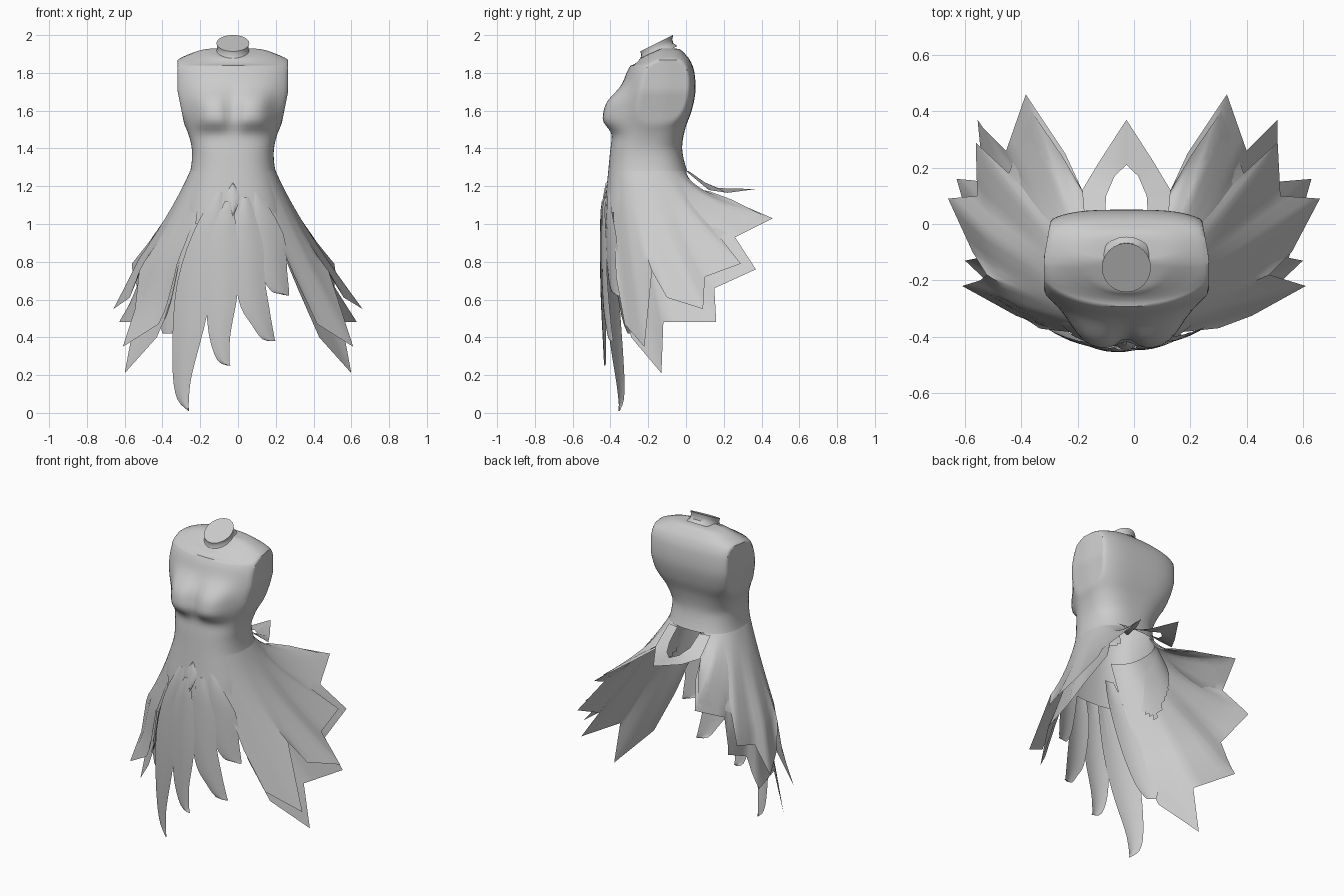
import bpy, bmesh, math
from mathutils import Vector

if "Cube" in bpy.data.objects:
    bpy.data.objects.remove(bpy.data.objects["Cube"])

CX = -0.027
cloth = bpy.data.materials.new("grey cloth")
cloth.use_nodes = True
cloth.diffuse_color = (0.6, 0.6, 0.6, 1)
cloth.node_tree.nodes["Principled BSDF"].inputs["Base Color"].default_value = (0.6, 0.6, 0.6, 1)


def clamp01(v):
    return max(0, min(1, v))


def smooth_rows(rows, steps):
    """Catmull-Rom interpolation through a list of number tuples."""
    out = []
    for i in range(len(rows) - 1):
        a, b, c, d = (rows[min(max(i + k, 0), len(rows) - 1)] for k in (-1, 0, 1, 2))
        for s in range(steps):
            t = s / steps
            out.append(tuple(0.5 * (2 * q + (r - p) * t + (2 * p - 5 * q + 4 * r - u) * t ** 2
                                    + (3 * q - p - 3 * r + u) * t ** 3)
                             for p, q, r, u in zip(a, b, c, d)))
    return out + [rows[-1]]


def grid_object(name, rows, closed=False, cap=False, keep=None):
    """Skin rows of points with quads, facing outwards."""
    bm = bmesh.new()
    vs = [[bm.verts.new(p) for p in row] for row in rows]
    n = len(rows[0])
    for r0, r1 in zip(vs, vs[1:]):
        for j in range(n if closed else n - 1):
            k = (j + 1) % n
            quad = (r0[j], r0[k], r1[k], r1[j])
            if keep is None or keep(sum((v.co for v in quad), Vector()) / 4):
                bm.faces.new(quad)
    if cap:
        bm.faces.new(vs[-1])
    bmesh.ops.delete(bm, geom=[v for v in bm.verts if not v.link_faces], context="VERTS")
    bmesh.ops.remove_doubles(bm, verts=bm.verts, dist=0.0005)
    bm.normal_update()
    core = Vector((CX, -0.18, 0.8))
    facing = 0
    for f in bm.faces:
        away = f.calc_center_median() - core
        if closed:
            away.z = 0
        facing += f.normal.dot(away) * f.calc_area()
    if facing < 0:
        bmesh.ops.reverse_faces(bm, faces=bm.faces)
    mesh = bpy.data.meshes.new(name)
    bm.to_mesh(mesh)
    bm.free()
    mesh.materials.append(cloth)
    ob = bpy.data.objects.new(name, mesh)
    bpy.context.collection.objects.link(ob)
    bpy.ops.object.select_all(action="DESELECT")
    ob.select_set(True)
    bpy.context.view_layer.objects.active = ob
    bpy.ops.object.shade_smooth_by_angle(angle=math.radians(40))


def ring_point(theta, hw, yf, yb, chest=0):
    """Rounded outline; a chest of 1 gives a rounder front and squarer back."""
    c, s = math.cos(theta), math.sin(theta)
    power = 2.5 + chest * (.8 if s > 0 else -.4)
    x = math.copysign(abs(c) ** (2 / power), c) * hw
    y = (yf + yb) / 2 + math.copysign(abs(s) ** (2 / power), s) * (yb - yf) / 2
    return x, y


# Bodice: height, half width, front y, back y
BODY = [(.9, .31, -.43, .1), (1.0, .3, -.435, .1), (1.1, .28, -.43, .08), (1.2, .25, -.42, .04),
        (1.3, .222, -.41, .0), (1.4, .218, -.40, -.02), (1.5, .245, -.385, -.005),
        (1.6, .3, -.365, .03), (1.7, .33, -.345, .05), (1.8, .33, -.315, .045),
        (1.86, .305, -.28, .025), (1.9, .23, -.26, -.005), (1.925, .15, -.245, -.035),
        (1.93, .065, -.215, -.085)]


def bodice_face(c):
    """Full above the waist; a front panel and pointed side linings below."""
    side = abs(c.x - CX)
    return (c.z > 1.27 or (c.z > 1 and c.y < -.3 and side < .2)
            or (side > .15 and c.z > .9 + .9 * abs(c.y + .2)))


SEGS = 64
rows = []
for z, hw, yf, yb in smooth_rows(BODY, 5):
    row = []
    for i in range(SEGS):
        x, y = ring_point(math.tau * (i + .5) / SEGS, hw, yf, yb, clamp01((z - 1.4) / .15))
        if z > 1.5:                                   # flat armholes
            lim = min(.293, .252 + (z - 1.5) * .2) - .18 * max(0, y + .12)
            x = max(-lim, min(lim, x))
        if y < -.2:                                   # bust
            dz = z - 1.585
            lift = math.exp(-abs(dz / (.12 if dz > 0 else .085)) ** 3)
            y -= .078 * lift * math.exp(-abs((abs(x) - .105) / .1) ** 3)
        tilt = .45 * min(0, y + .13) * clamp01((z - 1.84) / .08)
        row.append((x + CX, y, z + tilt))
    rows.append(row)
grid_object("bodice", rows, closed=True, keep=bodice_face)

# Slanted collar with closed top
collar = []
for r, lift in ((.11, -.07), (.088, -.045), (.082, -.02), (.087, 0)):
    ring = []
    for i in range(24):
        a = math.tau * i / 24
        y = -.155 + r * math.sin(a)
        ring.append((CX + r * math.cos(a), y, 1.957 + .5 * (y + .155) + lift))
    collar.append(ring)
grid_object("collar", collar, closed=True, cap=True)


def mirrored(p):
    x, y, z = p
    return (-x + 2 * CX * clamp01((z - .55) / .25), y, z)


def wing(name, hem, inset):
    """Flared ragged panel from the waist to a zigzag hem."""
    fine = []
    for i in range(len(hem) - 1):
        a, b = Vector(hem[i]), Vector(hem[i + 1])
        fine += [a.lerp(b, k / 4) for k in range(4)]
    fine.append(Vector(hem[-1]))
    rows = []
    for i, h in enumerate(fine):
        theta = math.radians(-62 + 132 * i / (len(fine) - 1))
        x, y = ring_point(theta, .227 - inset, -.411 + inset, .008 - inset)
        s = Vector((x + CX, y, 1.28))
        reach = min(6, i, len(fine) - 1 - i)          # even out the flare
        near = fine[i - reach:i + reach + 1]
        c = s.lerp(sum(near, Vector()) / len(near), .3) - Vector((0, 0, .07))
        rows.append([s * (1 - t) ** 2 + c * 2 * t * (1 - t) + h * t * t
                     for t in (k / 10 for k in range(11))])
    grid_object("left_" + name, rows)
    grid_object("right_" + name, [[mirrored(p) for p in r] for r in rows])


wing("outer_skirt", [(.3, -.37, .72), (.42, -.325, .47), (.61, -.22, .35), (.48, -.18, .75),
                     (.56, -.1, .61), (.66, .09, .55), (.52, .1, .72), (.51, .29, .79),
                     (.39, .18, .93), (.31, .40, 1.05), (.2, .24, 1.13), (.13, .12, 1.175)], 0)
wing("inner_skirt", [(.32, -.35, .65), (.43, -.29, .4), (.6, -.13, .21), (.55, -.12, .48),
                     (.63, .16, .48), (.51, .15, .66), (.51, .37, .76), (.4, .26, .93),
                     (.33, .46, 1.03), (.19, .25, 1.12), (.13, .12, 1.16)], .008)

# Pointed back loop around an opening
half = [((.05, .015, 1.28), (.12, 0, 1.28)), ((.045, .1, 1.22), (.13, .12, 1.18)),
        ((.015, .17, 1.19), (.07, .22, 1.165)), ((CX, .21, 1.18), (CX, .37, 1.185))]
loop = half + [tuple(mirrored(p) for p in pair) for pair in half[-2::-1]]
grid_object("back_loop", loop)


def front_petal(name, outline, out):
    """Blade given by left x, right x and height, laid on the skirt front."""
    rows = []
    for xl, xr, z in smooth_rows(outline, 3):
        row = []
        for k in range(6):
            x = xl + (xr - xl) * k / 5
            puff = .008 * math.sin(math.pi * k / 5)
            tuck = .15 * max(0, z - 1.08)
            row.append((x, -.443 + .06 * (z - .85) ** 2 + .9 * (x - CX) ** 2 - out - puff + tuck, z))
        rows.append(row)
    grid_object(name, rows)


front_petal("long_petal", [(-.12, -.08, 1.17), (-.24, -.1, .95), (-.32, -.13, .7),
                           (-.345, -.18, .45), (-.345, -.245, .2), (-.32, -.26, .07),
                           (-.262, -.26, .01)], 0)
front_petal("centre_petal", [(-.07, -.03, 1.12), (-.16, 0, .9), (-.17, 0, .65),
                             (-.155, -.04, .42), (-.11, -.045, .28), (-.05, -.04, .25)], .006)
front_petal("side_petal", [(.02, .06, 1.14), (-.03, .13, .9), (-.02, .14, .72), (.015, .165, .56),
                           (.07, .18, .47), (.13, .195, .39), (.2, .2, .38)], 0)
front_petal("short_petal", [(.07, .11, 1.17), (.08, .24, .95), (.12, .26, .75),
                            (.17, .27, .65), (.22, .27, .63), (.27, .27, .62)], -.008)
front_petal("outer_petal", [(-.16, -.11, 1.16), (-.3, -.16, .95), (-.37, -.23, .7),
                            (-.41, -.3, .5), (-.4, -.35, .42)], -.03)
front_petal("waist_gem", [(CX, CX, 1.22), (-.065, .01, 1.14), (CX, CX, 1.04)], .003)
